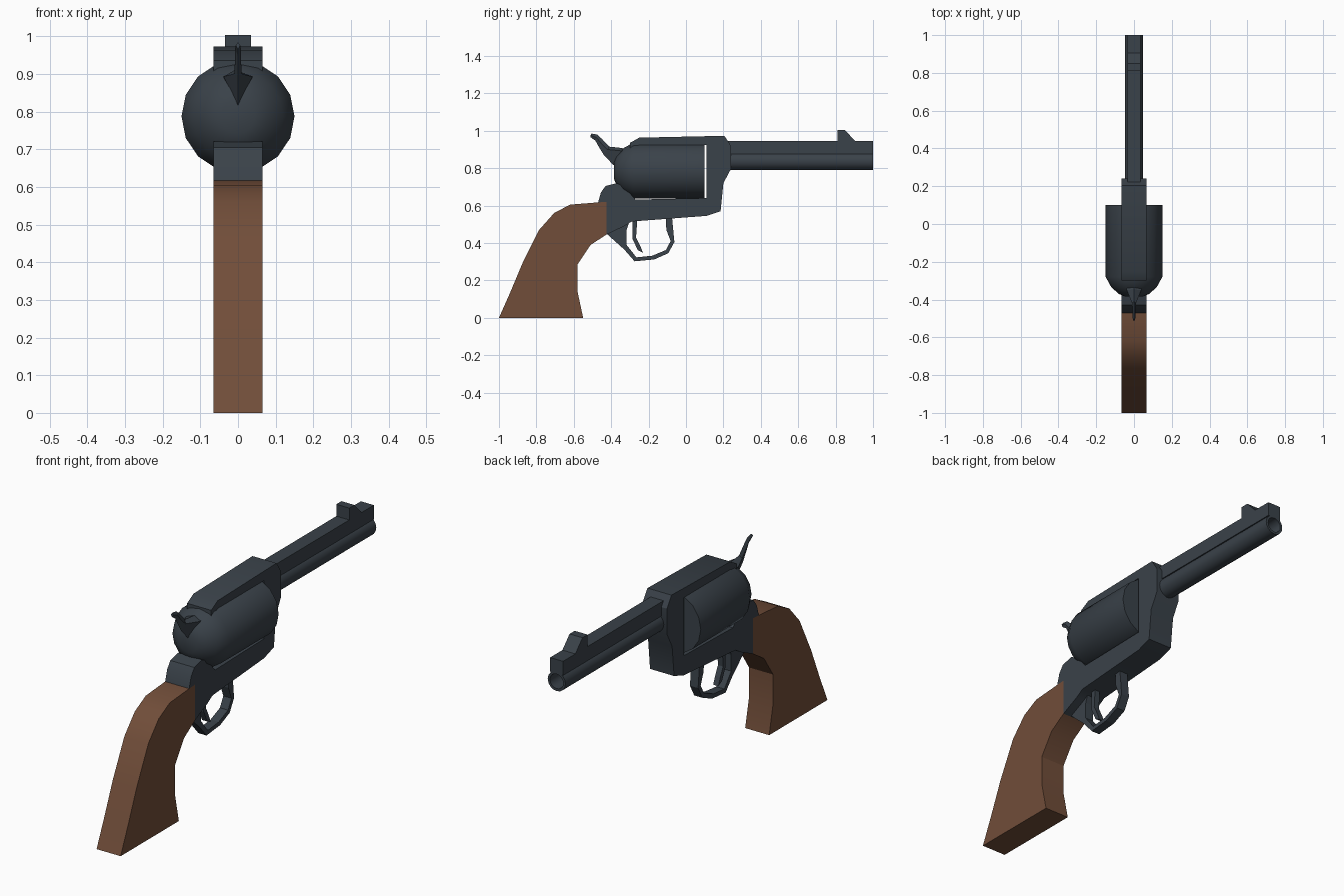
import bpy, bmesh, math


def material(name, rgb):
    m = bpy.data.materials.new(name)
    m.diffuse_color = (*rgb, 1)
    return m


steel = material("dark blued steel", (0.042, 0.054, 0.067))
wood = material("brown wood", (0.165, 0.075, 0.041))


def finish(bm, name, mat, smooth=None):
    bmesh.ops.recalc_face_normals(bm, faces=bm.faces)
    me = bpy.data.meshes.new(name)
    bm.to_mesh(me)
    bm.free()
    me.materials.append(mat)
    ob = bpy.data.objects.new(name, me)
    bpy.context.collection.objects.link(ob)
    if smooth:
        for p in me.polygons:
            p.use_smooth = True
        me.set_sharp_from_angle(angle=math.radians(smooth))
    return ob


def prism(name, outline, half, mat, smooth=None):
    """Side outline (y, z) extruded across x."""
    bm = bmesh.new()
    f = bm.faces.new([bm.verts.new((-half, y, z)) for y, z in outline])
    ext = bmesh.ops.extrude_face_region(bm, geom=[f])["geom"]
    bmesh.ops.translate(bm, vec=(2 * half, 0, 0),
                        verts=[v for v in ext if isinstance(v, bmesh.types.BMVert)])
    return finish(bm, name, mat, smooth)


def loft(name, rings, mat, smooth=None):
    """Skin closed rings of points and cap both ends."""
    bm = bmesh.new()
    vs = [[bm.verts.new(p) for p in r] for r in rings]
    n = len(vs[0])
    for a, b in zip(vs, vs[1:]):
        for i in range(n):
            j = (i + 1) % n
            bm.faces.new((a[i], a[j], b[j], b[i]))
    bm.faces.new(vs[0])
    bm.faces.new(vs[-1])
    return finish(bm, name, mat, smooth)


def lathe(name, profile, zc, mat, sides=16):
    """Turn (y, radius) pairs about a line along y at height zc."""
    ang = [2 * math.pi * i / sides for i in range(sides)]
    loft(name, [[(r * math.cos(a), y, zc + r * math.sin(a)) for a in ang]
                for y, r in profile], mat, 40)


# Wooden grip
prism("grip", [(-1, 0), (-0.55, 0), (-0.58, 0.14), (-0.58, 0.285), (-0.51, 0.39),
               (-0.425, 0.445), (-0.425, 0.62), (-0.47, 0.617), (-0.62, 0.605),
               (-0.705, 0.56), (-0.785, 0.47), (-0.875, 0.29), (-0.94, 0.135)],
      0.065, wood, 30)

# C-shaped frame: rear hump, lower rail, front block and top strap
prism("frame", [(-0.425, 0.445), (-0.33, 0.49), (-0.29, 0.515), (0.11, 0.545),
                (0.185, 0.57), (0.20, 0.72), (0.24, 0.795), (0.24, 0.92),
                (0.205, 0.973), (-0.25, 0.963), (-0.30, 0.935), (-0.30, 0.90),
                (-0.25, 0.925), (0.11, 0.925), (0.11, 0.64), (-0.27, 0.632),
                (-0.33, 0.70), (-0.37, 0.72), (-0.43, 0.705), (-0.455, 0.67),
                (-0.47, 0.617), (-0.425, 0.62)], 0.065, steel, 30)

# Cylinder with rounded rear
lathe("cylinder", [(0.10, 0.15), (-0.28, 0.15), (-0.335, 0.12), (-0.37, 0.08),
                   (-0.385, 0.045)], 0.787, steel)

# Barrel with open bore, and the rib with front sight above it
lathe("barrel", [(0.18, 0.048), (1.0, 0.048), (1.0, 0.036), (0.80, 0.036)],
      0.838, steel)
prism("rib_and_sight", [(0.2, 0.876), (1.0, 0.876), (1.0, 0.945), (0.905, 0.945),
                        (0.85, 1.003), (0.81, 1.003), (0.81, 0.945), (0.2, 0.945)],
      0.035, steel)

# Trigger guard and trigger
prism("trigger_guard", [(-0.425, 0.45), (-0.33, 0.365), (-0.275, 0.302), (-0.17, 0.312),
                        (-0.095, 0.345), (-0.062, 0.405), (-0.075, 0.54), (-0.108, 0.535),
                        (-0.105, 0.47), (-0.082, 0.41), (-0.108, 0.362), (-0.18, 0.332),
                        (-0.265, 0.323), (-0.318, 0.39), (-0.318, 0.47), (-0.30, 0.52)],
      0.022, steel)
prism("trigger", [(-0.285, 0.53), (-0.285, 0.42), (-0.258, 0.362), (-0.23, 0.348),
                  (-0.245, 0.385), (-0.267, 0.43), (-0.26, 0.53)], 0.014, steel)

# Hammer: kite sections (half width, top, side and bottom points in y, z)
sections = [(0.040, (-0.31, 0.90), (-0.335, 0.893), (-0.375, 0.812)),
            (0.038, (-0.345, 0.908), (-0.352, 0.893), (-0.39, 0.818)),
            (0.010, (-0.41, 0.915), (-0.42, 0.90), (-0.44, 0.872)),
            (0.008, (-0.45, 0.957), (-0.455, 0.935), (-0.465, 0.912)),
            (0.008, (-0.475, 0.98), (-0.48, 0.965), (-0.485, 0.948)),
            (0.006, (-0.505, 0.985), (-0.51, 0.976), (-0.51, 0.965))]
loft("hammer", [[(0, *t), (w, *s), (0, *b), (-w, *s)] for w, t, s, b in sections], steel)
